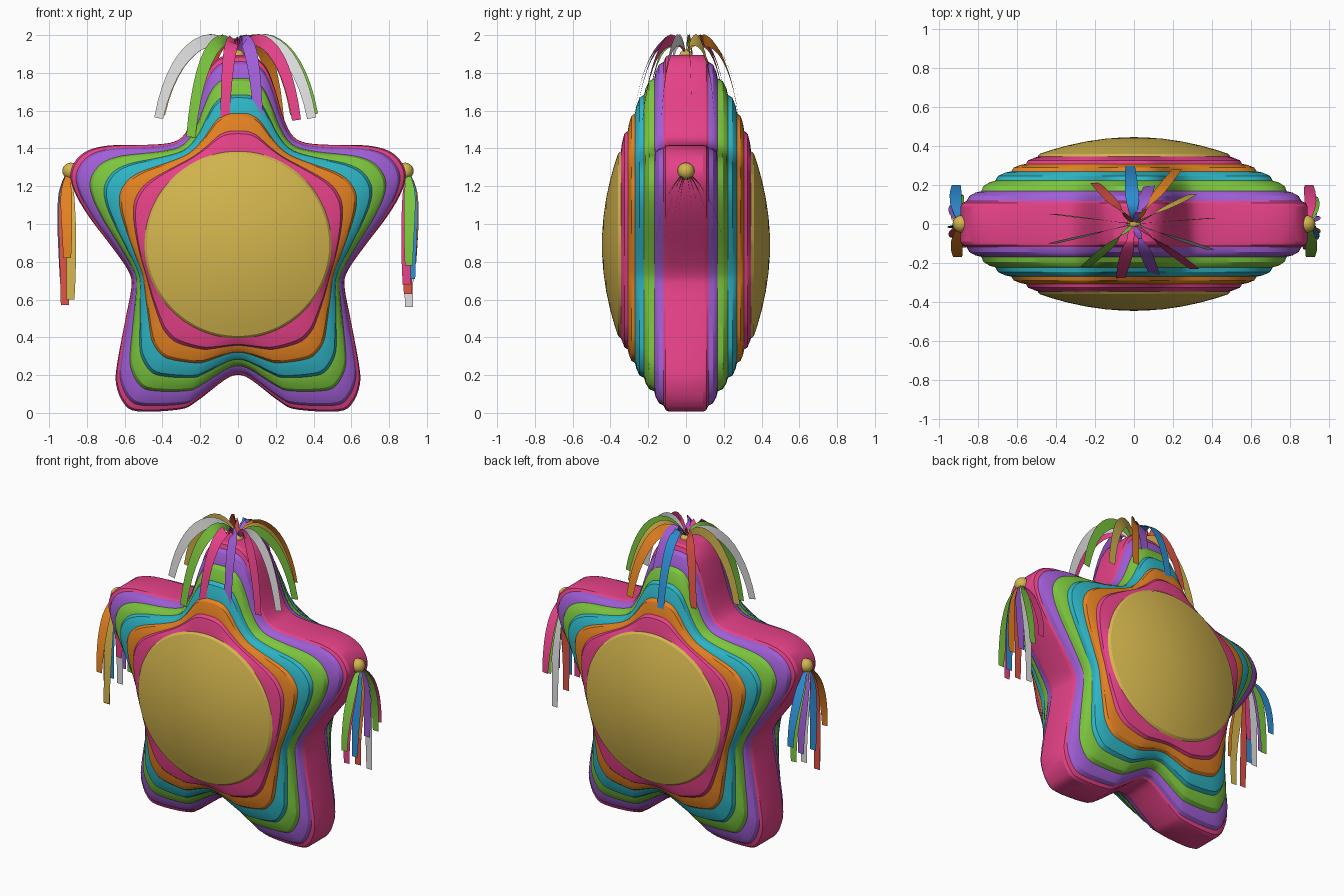
import bpy, bmesh, math
from mathutils import Vector

if "Cube" in bpy.data.objects:
    bpy.data.objects.remove(bpy.data.objects["Cube"])


def lin(c):
    c /= 255
    return c / 12.92 if c <= 0.04045 else ((c + 0.055) / 1.055) ** 2.4


MATS = {}
for name, rgb in dict(pink=(230, 66, 136), purple=(160, 94, 214), green=(124, 198, 62),
                      teal=(46, 180, 196), orange=(228, 130, 34), gold=(212, 182, 78),
                      white=(226, 226, 226), red=(224, 84, 70), blue=(46, 143, 212)).items():
    m = bpy.data.materials.new(name)
    m.diffuse_color = (*[lin(c) for c in rgb], 1)
    m.use_nodes = True
    m.node_tree.nodes["Principled BSDF"].inputs["Base Color"].default_value = m.diffuse_color
    MATS[name] = m


def finish(bm, name, colours, angle=35):
    mesh = bpy.data.meshes.new(name)
    bm.to_mesh(mesh)
    bm.free()
    ob = bpy.data.objects.new(name, mesh)
    bpy.context.collection.objects.link(ob)
    for c in colours:
        mesh.materials.append(MATS[c])
    bpy.ops.object.select_all(action='DESELECT')
    ob.select_set(True)
    bpy.context.view_layer.objects.active = ob
    bpy.ops.object.shade_smooth_by_angle(angle=math.radians(angle))
    return ob


# Star outline: right half, mirrored, then smoothed with a closed spline
HALF = [(0, 1.895), (.09, 1.885), (.155, 1.82), (.2, 1.70), (.235, 1.58), (.28, 1.48),
        (.34, 1.435), (.46, 1.42), (.69, 1.415), (.82, 1.375), (.885, 1.285), (.87, 1.18),
        (.79, 1.04), (.65, .855), (.575, .74), (.565, .66), (.595, .5), (.64, .26),
        (.645, .15), (.605, .05), (.53, .008), (.31, .018), (.22, .06), (.07, .175), (0, .2)]
CZ, DISC = .89, .49
ctrl = HALF + [(-x, z) for x, z in HALF[-2:0:-1]]
outline = []
n = len(ctrl)
for i in range(n):
    a, b, c, d = (Vector(ctrl[(i + k) % n]) for k in (-1, 0, 1, 2))
    for s in range(4):
        u = s / 4
        outline.append(.5 * (2 * b + (c - a) * u + (2 * a - 5 * b + 4 * c - d) * u * u
                             + (3 * b - a - 3 * c + d) * u ** 3))

# Layer profile: blend from star (0) to disc (1), disc scale, depth, colour index of band
COLS = ['pink', 'purple', 'green', 'teal', 'orange', 'gold']
levels = [(0, 1, 0, 0), (0, 1, .09, 0), (.02, 1, .108, 0)]
ts = [.07, .24, .41, .60, .78, 1.0]
ys = [.118, .168, .222, .27, .308, .345]
for k, col in enumerate((1, 2, 3, 4, 0)):
    t0, t1, y0, dy = ts[k], ts[k + 1], ys[k], ys[k + 1] - ys[k]
    levels += [(t0, 1, y0, col), (t0 + .03, 1, y0 + .5 * dy, col),
               (t0 + .6 * (t1 - t0), 1, y0 + .85 * dy, col)]
levels += [(1, 1.01, .345, 5)]
levels += [(1, s, .357 + .088 * (1 - s * s), 5) for s in (.985, .85, .7, .5, .3, .12)]

# Star body
bm = bmesh.new()
for side in (-1, 1):
    prev, pcol = None, 0
    for t, s, y, col in levels:
        ring = []
        for p in outline:
            q = p - Vector((0, CZ))
            q = q.lerp(q.normalized() * DISC, t) * s
            ring.append(bm.verts.new((q.x, side * y, q.y + CZ)))
        if prev:
            for i in range(len(ring)):
                j = (i + 1) % len(ring)
                bm.faces.new((prev[i], prev[j], ring[j], ring[i])).material_index = pcol
        prev, pcol = ring, col
    tip = bm.verts.new((0, side * .445, CZ))
    for i in range(len(prev)):
        bm.faces.new((prev[i], prev[(i + 1) % len(prev)], tip)).material_index = 5
bmesh.ops.remove_doubles(bm, verts=bm.verts, dist=1e-5)
bmesh.ops.recalc_face_normals(bm, faces=bm.faces)
finish(bm, "star_body", COLS, 25)


# Paper streamer: ribbon along a cubic curve
def streamer(name, pts, width, colour, steps=14):
    p = [Vector(q) for q in pts]
    bm = bmesh.new()
    prev = None
    for i in range(steps + 1):
        u = i / steps
        v = 1 - u
        c = p[0] * v ** 3 + p[1] * 3 * u * v * v + p[2] * 3 * u * u * v + p[3] * u ** 3
        tan = (p[1] - p[0]) * v * v + (p[2] - p[1]) * 2 * u * v + (p[3] - p[2]) * u * u
        w = tan.cross(Vector((0, 1, 0))).normalized()
        if prev and w.dot(prev[2]) < 0 and abs(pts[3][0]) > .25:
            w = -w
        w_half = width * .5 * min(1, .25 + 2 * u) * (1 - .3 * max(0, u - .6) / .4)
        # streamers leaving mostly along y keep a constant sideways width
        if abs(pts[3][0] - pts[0][0]) < .25 and tan.z > 0:
            w = -w
        a, b = bm.verts.new(c + w * w_half), bm.verts.new(c - w * w_half)
        if prev:
            bm.faces.new((prev[0], prev[1], b, a))
        prev = (a, b, w)
    finish(bm, name, [colour], 60)


def bead(name, loc, r):
    bm = bmesh.new()
    bmesh.ops.create_uvsphere(bm, u_segments=16, v_segments=10, radius=r)
    bmesh.ops.translate(bm, verts=bm.verts, vec=loc)
    finish(bm, name, ['gold'], 60)


# Top tassel: streamers arching outwards to (x, y, z) ends
bead("top_bead", (0, 0, 1.89), .035)
TOP = [(-.42, -.10, 1.56, 'white'), (-.41, .05, 1.58, 'gold'), (-.25, -.22, 1.46, 'green'),
       (-.07, -.28, 1.54, 'pink'), (.11, -.27, 1.51, 'purple'), (.31, -.23, 1.55, 'pink'),
       (.39, -.13, 1.56, 'white'), (.40, .03, 1.58, 'green'), (.22, .28, 1.55, 'orange'),
       (-.02, .30, 1.53, 'blue'), (-.20, .21, 1.56, 'red'), (.30, .15, 1.58, 'gold'),
       (.09, .22, 1.58, 'purple')]
for i, (x, y, z, col) in enumerate(TOP):
    streamer(f"top_streamer_{i}", [(0, 0, 1.89), (.25 * x, .25 * y, 2.06),
                                   (.8 * x, .8 * y, 1.98), (x, y, z)], .068, col)

# Arm tassels: streamers hanging from each side tip, (y, z, x offset, colour)
RIGHT = [(-.17, .78, .0, 'green'), (-.13, .68, -.02, 'pink'), (-.08, .71, .02, 'blue'),
         (-.02, .63, -.01, 'red'), (.04, .8, .03, 'purple'), (.09, .56, .0, 'white'),
         (.14, .80, .02, 'green'), (.20, .83, -.01, 'pink'), (-.05, .82, .03, 'orange')]
LEFT = [(-.17, .82, .0, 'orange'), (-.12, .60, -.03, 'gold'), (-.07, .57, .02, 'red'),
        (-.02, .72, .03, 'blue'), (.05, .66, .0, 'white'), (.10, .74, .02, 'purple'),
        (.15, .70, -.01, 'green'), (.20, .82, .01, 'blue'), (.02, .85, -.02, 'pink')]
for side, word, rows in ((1, "right", RIGHT), (-1, "left", LEFT)):
    bead(f"{word}_bead", (side * .885, 0, 1.28), .045)
    for i, (y, z, dx, col) in enumerate(rows):
        streamer(f"{word}_streamer_{i}",
                 [(side * .89, 0, 1.27), (side * (.925 + dx * .3), .5 * y, 1.23),
                  (side * (.90 + dx), y, 1.0), (side * (.905 + dx * .6), y, z)], .06, col)
